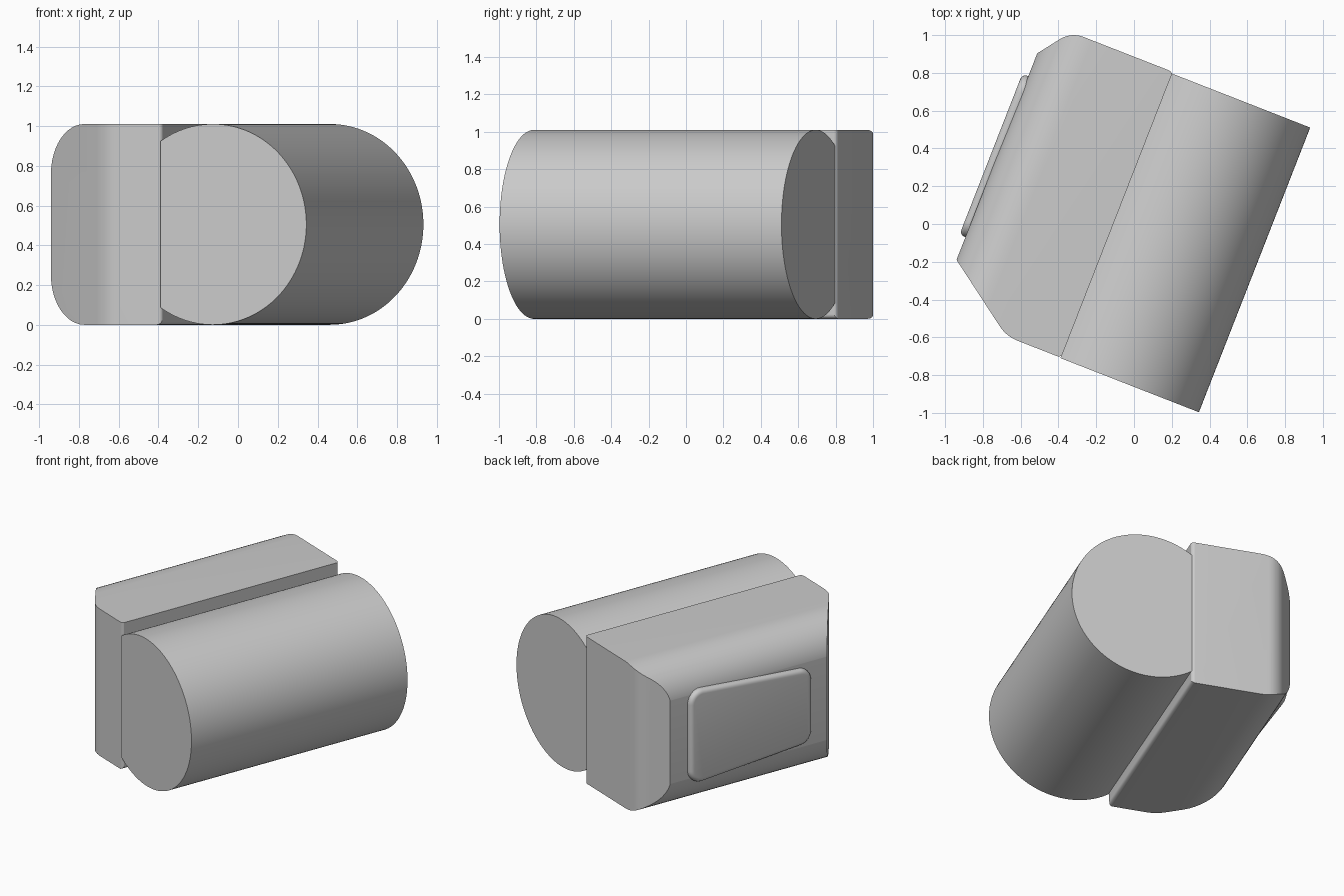
import bpy
import bmesh
import math
from mathutils import Matrix, Vector

if "Cube" in bpy.data.objects:
    bpy.data.objects.remove(bpy.data.objects["Cube"], do_unlink=True)

HEIGHT = 1.01
TURN = Matrix.Rotation(math.radians(-21.35), 4, "Z")

grey = bpy.data.materials.new("plain grey")
grey.use_nodes = True
grey.diffuse_color = (0.6, 0.6, 0.6, 1)
grey.node_tree.nodes["Principled BSDF"].inputs["Base Color"].default_value = (0.6, 0.6, 0.6, 1)


def rounded(corners, steps=12):
    """Outline from (a, b, radius) corners, each rounded by a tangent arc."""
    points = []
    for i, (a, b, radius) in enumerate(corners):
        here = Vector((a, b))
        if radius == 0:
            points.append(here)
            continue
        to_prev = (Vector(corners[i - 1][:2]) - here).normalized()
        to_next = (Vector(corners[(i + 1) % len(corners)][:2]) - here).normalized()
        half = to_prev.angle(to_next) / 2
        centre = here + (to_prev + to_next).normalized() * radius / math.sin(half)
        start = here + to_prev * radius / math.tan(half) - centre
        end = here + to_next * radius / math.tan(half) - centre
        sweep = start.angle(end)
        for k in range(steps + 1):
            t = k / steps
            mix = start * math.sin((1 - t) * sweep) + end * math.sin(t * sweep)
            points.append(centre + mix / math.sin(sweep))
    return points


def prism(name, outline, place, low, high):
    """Extrude an outline from low to high; place maps (a, b, depth) to 3D."""
    bm = bmesh.new()
    face = bm.faces.new([bm.verts.new(place(p.x, p.y, low)) for p in outline])
    shift = Vector(place(0, 0, high)) - Vector(place(0, 0, low))
    new = bmesh.ops.extrude_face_region(bm, geom=[face], use_keep_orig=True)["geom"]
    bmesh.ops.translate(bm, vec=shift, verts=[g for g in new if isinstance(g, bmesh.types.BMVert)])
    bmesh.ops.recalc_face_normals(bm, faces=bm.faces)
    mesh = bpy.data.meshes.new(name)
    bm.to_mesh(mesh)
    bm.free()
    mesh.materials.append(grey)
    obj = bpy.data.objects.new(name, mesh)
    bpy.context.collection.objects.link(obj)
    return obj


def select(obj):
    bpy.ops.object.select_all(action="DESELECT")
    obj.select_set(True)
    bpy.context.view_layer.objects.active = obj


def finish(obj, angle=30):
    obj.data.transform(TURN)
    select(obj)
    bpy.ops.object.shade_smooth_by_angle(angle=math.radians(angle))


def plan(a, b, d):
    return (a, b, d)


def section(a, b, d):
    return (a, d, b)


def side(a, b, d):
    return (d, a, b)


# Barrel: a cylinder lying on its side, cut flat where it meets the block
RADIUS = HEIGHT / 2
CENTRE, CUT = 0.178, -0.105
reach = math.acos((CUT - CENTRE) / RADIUS)
arc = [Vector((CENTRE + RADIUS * math.cos(t), RADIUS + RADIUS * math.sin(t)))
       for t in (reach * (k / 48 - 1) for k in range(97))]
finish(prism("barrel", arc, section, -0.803, 0.815))

# Block: a chamfered plan crossed with a section rounded on the outer side
block = prism("block", rounded([
    (-0.1, -0.8, 0.025), (-0.1, 0.825, 0.025), (-0.68, 0.825, 0.14),
    (-0.806, 0.655, 0), (-0.806, -0.519, 0), (-0.413, -0.8, 0.2)]), plan, -0.2, 1.2)
cutter = prism("block_section", rounded([
    (-0.102, 0, 0.025), (-0.102, HEIGHT, 0),
    (-0.808, HEIGHT, 0.25), (-0.808, 0, 0.25)]), section, -1.2, 1.2)
cutter.hide_render = True
crossing = block.modifiers.new("crossing", "BOOLEAN")
crossing.operation = "INTERSECT"
crossing.solver = "EXACT"
crossing.object = cutter
select(block)
bpy.ops.object.modifier_apply(modifier=crossing.name)
bpy.data.objects.remove(cutter, do_unlink=True)
finish(block, 25)

# Pad: a raised tapered panel with soft edges on the outer side
pad = prism("pad", rounded([
    (-0.39, 0.25, 0.09), (0.525, 0.18, 0.09),
    (0.525, 0.83, 0.09), (-0.39, 0.76, 0.09)]), side, -0.78, -0.84)
bm = bmesh.new()
bm.from_mesh(pad.data)
rim = [e for e in bm.edges if all(v.co.x < -0.83 for v in e.verts)]
bmesh.ops.bevel(bm, geom=rim, offset=0.028, segments=5, profile=0.5, affect="EDGES")
bm.to_mesh(pad.data)
bm.free()
finish(pad, 40)
